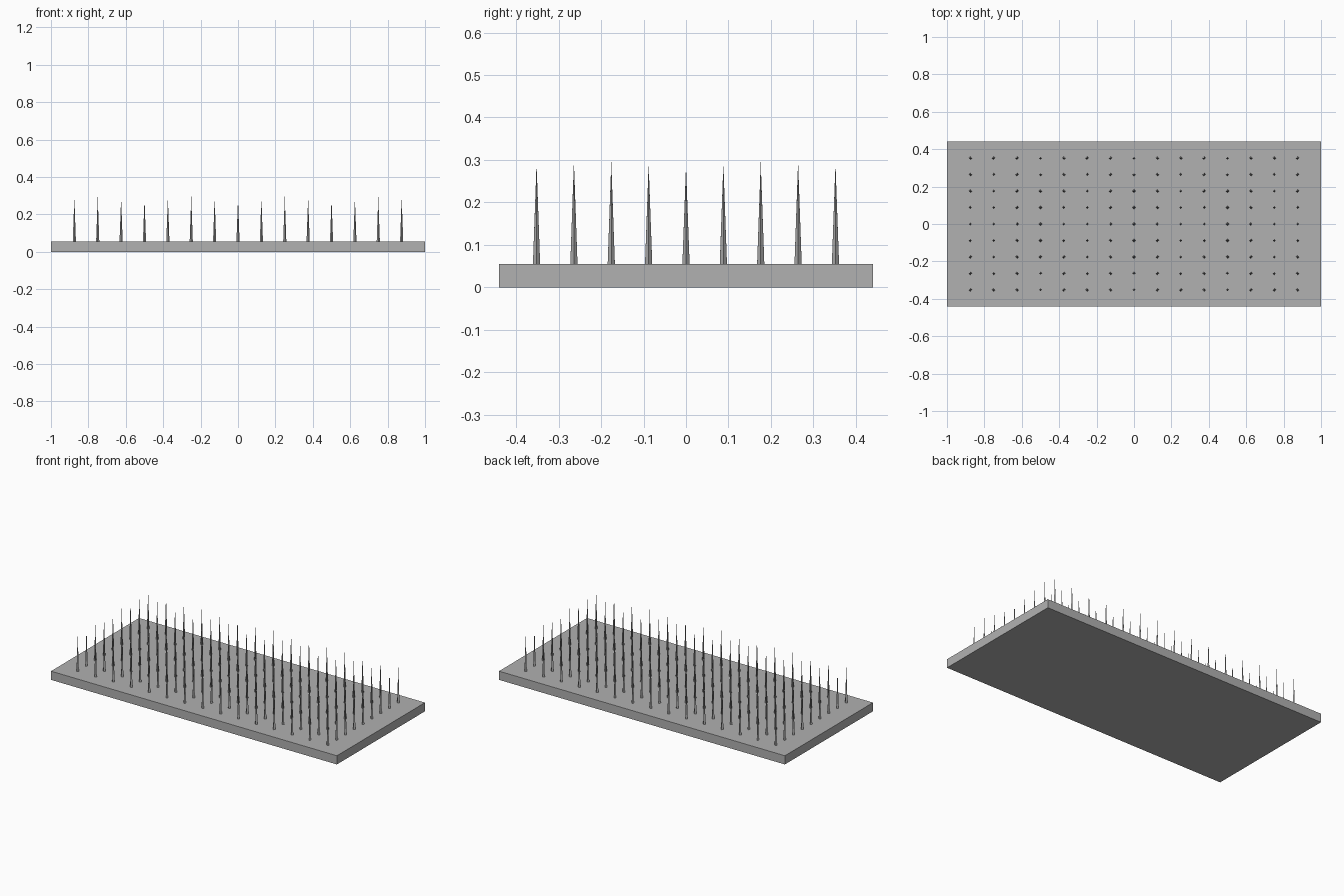
import bpy, bmesh
from mathutils import Matrix

if "Cube" in bpy.data.objects:
    bpy.data.objects.remove(bpy.data.objects["Cube"])

BASE_TOP = 0.055

mat = bpy.data.materials.new("dark_grey")
mat.diffuse_color = (0.44, 0.44, 0.44, 1)
mat.use_nodes = True
mat.node_tree.nodes["Principled BSDF"].inputs["Base Color"].default_value = mat.diffuse_color

def finish(name, bm):
    mesh = bpy.data.meshes.new(name)
    bm.to_mesh(mesh)
    bm.free()
    mesh.materials.append(mat)
    obj = bpy.data.objects.new(name, mesh)
    bpy.context.collection.objects.link(obj)
    return obj

# Flat slab
bm = bmesh.new()
bmesh.ops.create_cube(bm, size=1, matrix=Matrix.Translation((0, 0, BASE_TOP / 2))
                      @ Matrix.Diagonal((2.0, 0.88, BASE_TOP, 1)))
finish("base_slab", bm)

# Grid of slender four-sided spikes, tip heights varying by column and row
column_tips = [0.285, 0.29, 0.298, 0.293]
row_drop = [0.012, 0.006, 0.002, 0.001, 0.006]
bm = bmesh.new()
for i in range(-7, 8):
    for j in range(-4, 5):
        height = column_tips[abs(i) % 4] - row_drop[abs(j)] - BASE_TOP
        bmesh.ops.create_cone(
            bm, cap_ends=True, segments=4, radius1=0.0085, radius2=0, depth=height,
            matrix=Matrix.Translation((i * 0.125, j * 0.088, BASE_TOP + height / 2)))
bmesh.ops.remove_doubles(bm, verts=bm.verts, dist=1e-5)
finish("spikes", bm)
